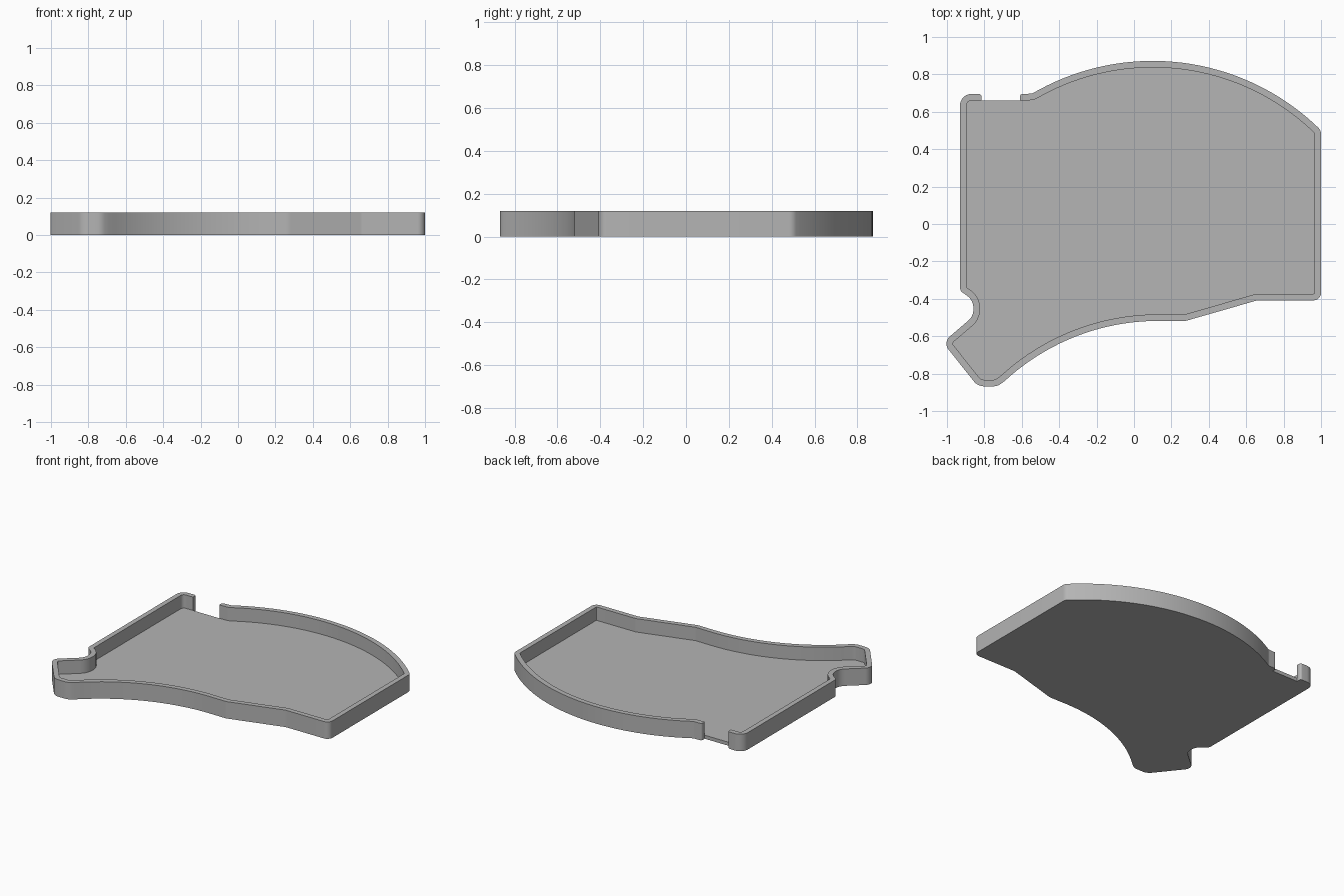
import bpy, bmesh, math
from mathutils import Vector

HEIGHT, FLOOR, WALL = 0.12, 0.025, 0.035

if "Cube" in bpy.data.objects:
    bpy.data.objects.remove(bpy.data.objects["Cube"], do_unlink=True)


def arc(cx, cy, radius, x_start, x_end, count):
    """Unrounded corners on the upper half of a circle, evenly spaced by angle."""
    a = math.acos((x_start - cx) / radius)
    b = math.acos((x_end - cx) / radius)
    angles = [a + (b - a) * i / count for i in range(count + 1)]
    return [(cx + radius * math.cos(t), cy + radius * math.sin(t), 0) for t in angles]


def turn(a, b):
    return a.x * b.y - a.y * b.x


def inset(corners, width):
    """Mitred inward offset; radii shrink on convex and grow on concave corners."""
    pts = [Vector(c[:2]) for c in corners]
    dirs = [(b - a).normalized() for a, b in zip(pts, pts[1:])]
    result = []
    for i, p in enumerate(pts):
        d1, d2 = dirs[max(i - 1, 0)], dirs[min(i, len(dirs) - 1)]
        n1, n2 = Vector((-d1.y, d1.x)), Vector((-d2.y, d2.x))
        q = p + (n1 + n2) * width / (1 + n1.dot(n2))
        r = corners[i][2]
        if r:
            r = max(r - width, 0) if turn(d1, d2) > 0 else r + width
        result.append((q.x, q.y, r))
    return result


def rounded(corners):
    """Replace each corner that has a radius by a fillet."""
    pts = [Vector(c[:2]) for c in corners]
    out = [pts[0]]
    for i in range(1, len(pts) - 1):
        p, r = pts[i], corners[i][2]
        if r < 0.002:
            out.append(p)
            continue
        d1, d2 = (p - pts[i - 1]).normalized(), (pts[i + 1] - p).normalized()
        angle = math.atan2(turn(d1, d2), d1.dot(d2))
        side = math.copysign(1, angle)
        start = p - d1 * r * math.tan(abs(angle) / 2)
        centre = start + Vector((-d1.y, d1.x)) * r * side
        steps = max(3, math.ceil(abs(angle) / math.radians(11)))
        for k in range(steps + 1):
            t = angle * k / steps
            v = start - centre
            out.append(centre + Vector((v.x * math.cos(t) - v.y * math.sin(t),
                                        v.x * math.sin(t) + v.y * math.cos(t))))
    return out + [pts[-1]]


# Rim outline from one side of the spout gap round to the other: x, y, radius
gap_left, gap_right, back = -0.815, -0.61, 0.695
rim = [(gap_left, back, 0.015), (-0.93, back, 0.06),
       # side notch
       (-0.93, -0.357, 0.03), (-0.862, -0.405, 0.08), (-0.855, -0.49, 0.08),
       # pointed foot
       (-1.022, -0.633, 0.05), (-0.835, -0.868, 0.07), (-0.73, -0.868, 0.07)]
# hollow front edge
rim += arc(0.13, -1.728, 1.21, -0.69, 0.13, 20)
rim += [(0.27, -0.52, 0.08), (0.66, -0.408, 0.05), (1, -0.408, 0.04)]
# bowed back edge
bow = arc(0.1, -0.404, 1.276, 1, -0.545, 36)
bow[0] = bow[0][:2] + (0.045,)
bow[-1] = bow[-1][:2] + (0.03,)
rim += bow + [(gap_right, back, 0.015)]

inner = rounded(inset(rim, WALL))
ends = [(x, back - WALL, 0) for x in (gap_left, gap_right)]
outer = rounded([ends[0]] + rim + [ends[1]])[1:-1]

# Tray: floor, rim wall and open gap in one closed shell
bm = bmesh.new()


def ring(points, z):
    return [bm.verts.new((p.x, p.y, z)) for p in points]


outer_low, outer_top = ring(outer, 0), ring(outer, HEIGHT)
inner_floor, inner_top = ring(inner, FLOOR), ring(inner, HEIGHT)
sill = ring([inner[0], inner[-1]], 0)

bm.faces.new(outer_low + [sill[1], sill[0]])
bm.faces.new(outer_top + inner_top[::-1])
bm.faces.new(inner_floor)
bm.faces.new([sill[0], sill[1], inner_floor[-1], inner_floor[0]])
for low, top in ((outer_low, outer_top), (inner_floor, inner_top)):
    for i in range(len(low) - 1):
        bm.faces.new((low[i], low[i + 1], top[i + 1], top[i]))
for i in (0, -1):
    bm.faces.new((sill[i], inner_floor[i], inner_top[i], outer_top[i], outer_low[i]))
bmesh.ops.recalc_face_normals(bm, faces=bm.faces[:])

mesh = bpy.data.meshes.new("tray")
bm.to_mesh(mesh)
bm.free()
tray = bpy.data.objects.new("tray", mesh)
bpy.context.collection.objects.link(tray)

# Plain grey
grey = bpy.data.materials.new("plain grey")
grey.use_nodes = True
colour = (0.46, 0.46, 0.46, 1)
grey.diffuse_color = colour
grey.node_tree.nodes["Principled BSDF"].inputs["Base Color"].default_value = colour
mesh.materials.append(grey)

bpy.ops.object.select_all(action="DESELECT")
tray.select_set(True)
bpy.context.view_layer.objects.active = tray
bpy.ops.object.shade_smooth_by_angle(angle=math.radians(30))
